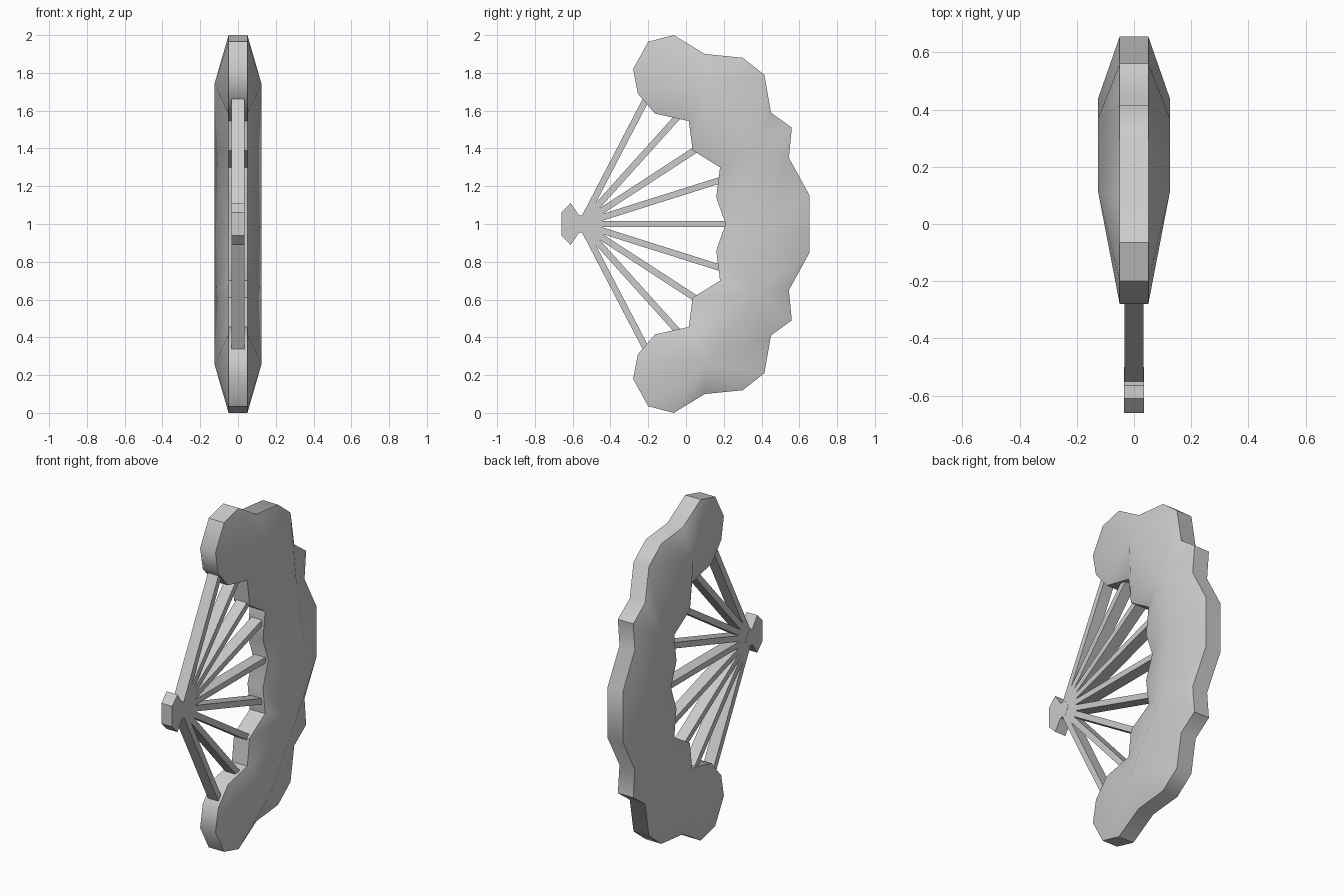
import bpy, bmesh, math
from mathutils import Vector

if "Cube" in bpy.data.objects:
    bpy.data.objects.remove(bpy.data.objects["Cube"], do_unlink=True)

grey = bpy.data.materials.new("plain grey")
grey.use_nodes = True
grey.diffuse_color = (0.6, 0.6, 0.6, 1)
grey.node_tree.nodes["Principled BSDF"].inputs["Base Color"].default_value = (0.6, 0.6, 0.6, 1)


def finish(bm, name, smooth=None):
    bmesh.ops.recalc_face_normals(bm, faces=bm.faces)
    mesh = bpy.data.meshes.new(name)
    bm.to_mesh(mesh)
    bm.free()
    mesh.materials.append(grey)
    obj = bpy.data.objects.new(name, mesh)
    bpy.context.collection.objects.link(obj)
    if smooth:
        bpy.ops.object.select_all(action='DESELECT')
        obj.select_set(True)
        bpy.context.view_layer.objects.active = obj
        bpy.ops.object.shade_smooth_by_angle(angle=math.radians(smooth))
    return obj


def mirrored(points):
    """Append the lower half of a (y, z) profile, mirrored about z = 1."""
    return points + [(y, 2 - z) for y, z in reversed(points) if z > 1.001]


def slab(name, points, half):
    """Extrude a (y, z) profile across x."""
    bm = bmesh.new()
    face = bm.faces.new([bm.verts.new((-half, y, z)) for y, z in points])
    new = bmesh.ops.extrude_face_region(bm, geom=[face])["geom"]
    verts = [v for v in new if isinstance(v, bmesh.types.BMVert)]
    bmesh.ops.translate(bm, verts=verts, vec=(2 * half, 0, 0))
    return finish(bm, name)


# Scalloped leaf: a flat rim rising to a ridge on each side
outline = mirrored([
    (0.655, 1.15), (0.545, 1.35), (0.56, 1.51), (0.45, 1.59), (0.415, 1.79),
    (0.30, 1.88), (0.10, 1.90), (-0.065, 2.0), (-0.20, 1.965), (-0.28, 1.82),
    (-0.255, 1.69), (-0.165, 1.585), (0.015, 1.545), (0.035, 1.39),
    (0.18, 1.30), (0.16, 1.14), (0.21, 1.0)])
ridge = mirrored([(0.11, 1.74), (0.37, 1.37), (0.44, 1.0)])
count = len(outline)
nearest = [min(range(len(ridge)),
               key=lambda r: (Vector(p) - Vector(ridge[r])).length) for p in outline]

bm = bmesh.new()
rims = []
for side in (-1, 1):
    rim = [bm.verts.new((side * 0.05, y, z)) for y, z in outline]
    top = [bm.verts.new((side * 0.125, y, z)) for y, z in ridge]
    rims.append(rim)
    for i in range(count):
        j = (i + 1) % count
        a, b = nearest[i], nearest[j]
        bm.faces.new((rim[i], rim[j], top[a]))
        if a != b:
            bm.faces.new((rim[j], top[b], top[a]))
for i in range(count):
    j = (i + 1) % count
    bm.faces.new((rims[0][i], rims[0][j], rims[1][j], rims[1][i]))
finish(bm, "fan_leaf", 45)

# Ribs radiating from the pivot
pivot = Vector((-0.555, 1.0))
for degrees, length in ((0, 0.79), (17.5, 0.78), (33, 0.74), (48, 0.79), (62.5, 0.76)):
    for sign in ((1, -1) if degrees else (1,)):
        t = math.radians(sign * degrees)
        along = Vector((math.cos(t), math.sin(t)))
        across = Vector((-along.y, along.x)) * 0.017
        end = pivot + along * length
        slab("rib", [pivot - across, end - across, end + across, pivot + across], 0.034)

# Handle and the hub where the ribs meet
slab("handle", mirrored([(-0.50, 1.0), (-0.53, 1.045), (-0.565, 1.045),
                         (-0.61, 1.11), (-0.66, 1.06)]), 0.035)
